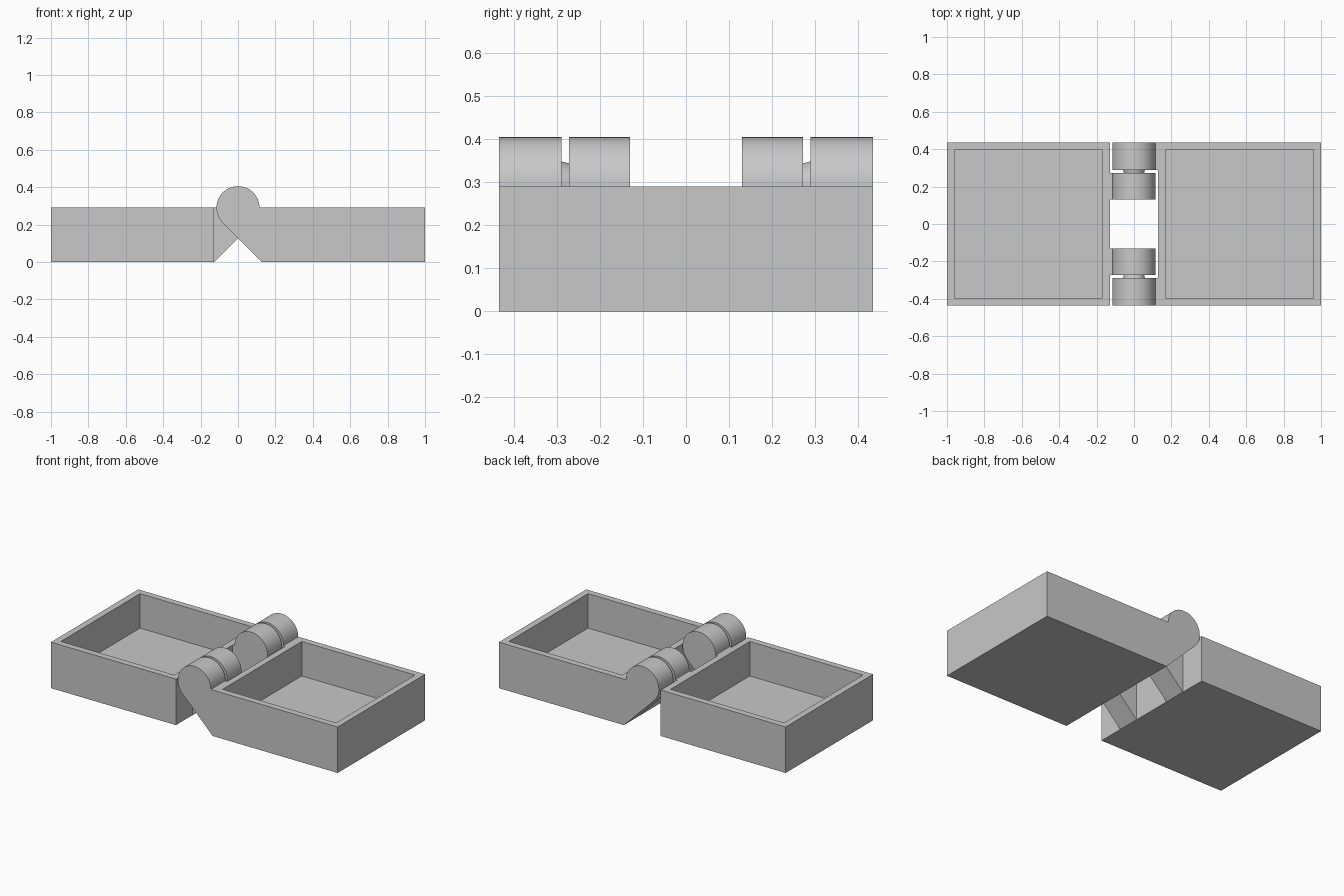
import bpy, bmesh, math
from mathutils import Matrix

if "Cube" in bpy.data.objects:
    bpy.data.objects.remove(bpy.data.objects["Cube"])

HEIGHT, DEPTH = 0.29, 0.87      # tray height and depth
INNER_X = 0.128                 # tray edge beside the hinge
WALL, FLOOR = 0.0575, 0.0725
KNUCKLE_R = 0.115

grey = bpy.data.materials.new("plain grey")
grey.use_nodes = True
colour = (0.58, 0.58, 0.58, 1)
grey.diffuse_color = colour
grey.node_tree.nodes["Principled BSDF"].inputs["Base Color"].default_value = colour


def finish(bm, name):
    bmesh.ops.recalc_face_normals(bm, faces=bm.faces)
    mesh = bpy.data.meshes.new(name)
    bm.to_mesh(mesh)
    bm.free()
    obj = bpy.data.objects.new(name, mesh)
    mesh.materials.append(grey)
    bpy.context.collection.objects.link(obj)
    return obj


def activate(obj):
    bpy.ops.object.select_all(action="DESELECT")
    obj.select_set(True)
    bpy.context.view_layer.objects.active = obj


# Open box: inset the rim, then sink the floor
def tray(name, side):
    bm = bmesh.new()
    width = 1 - INNER_X
    centre = Matrix.Translation((side * (1 + INNER_X) / 2, 0, HEIGHT / 2))
    bmesh.ops.create_cube(bm, size=1, matrix=centre @ Matrix.Diagonal((width, DEPTH, HEIGHT, 1)))
    bm.normal_update()
    top = max(bm.faces, key=lambda f: f.calc_center_median().z)
    bmesh.ops.inset_region(bm, faces=[top], thickness=WALL)
    floor = bmesh.ops.extrude_discrete_faces(bm, faces=[top])["faces"][0]
    bmesh.ops.translate(bm, verts=floor.verts, vec=(0, 0, FLOOR - HEIGHT))
    return finish(bm, name)


# Round hinge knuckle with a sloping underside reaching into the tray wall
def knuckle(name, side, y0, y1):
    bm = bmesh.new()
    steps = 40
    angles = [math.radians(225) * i / steps for i in range(steps + 1)]
    profile = [(KNUCKLE_R * math.cos(a), HEIGHT + KNUCKLE_R * math.sin(a)) for a in angles]
    root = INNER_X + WALL / 2
    profile += [(INNER_X, 0), (root, 0), (root, HEIGHT)]
    face = bm.faces.new([bm.verts.new((side * x, y0, z)) for x, z in profile])
    new = bmesh.ops.extrude_face_region(bm, geom=[face])["geom"]
    moved = [v for v in new if isinstance(v, bmesh.types.BMVert)]
    bmesh.ops.translate(bm, verts=moved, vec=(0, y1 - y0, 0))
    return finish(bm, name)


# Right-hand leaf carries the outer knuckles, the other the inner ones
for name, side, near, far in (("left_tray", 1, 0.29, DEPTH / 2),
                              ("right_tray", -1, 0.13, 0.272)):
    body = tray(name, side)
    for end in (-1, 1):
        part = knuckle(name + "_knuckle", side, end * near, end * far)
        union = body.modifiers.new("knuckle_union", "BOOLEAN")
        union.operation = "UNION"
        union.solver = "EXACT"
        union.object = part
        activate(body)
        bpy.ops.object.modifier_apply(modifier=union.name)
        bpy.data.objects.remove(part)
    activate(body)
    bpy.ops.object.shade_smooth_by_angle(angle=math.radians(30))

# Tapered pivots bridging the gaps between knuckles
for name, end in (("front_pivot", -1), ("back_pivot", 1)):
    bm = bmesh.new()
    place = Matrix.Translation((0, end * 0.28, HEIGHT)) @ Matrix.Rotation(end * math.pi / 2, 4, "X")
    bmesh.ops.create_cone(bm, cap_ends=True, segments=48, radius1=0.064, radius2=0.048,
                          depth=0.06, matrix=place)
    pivot = finish(bm, name)
    activate(pivot)
    bpy.ops.object.shade_smooth_by_angle(angle=math.radians(30))
